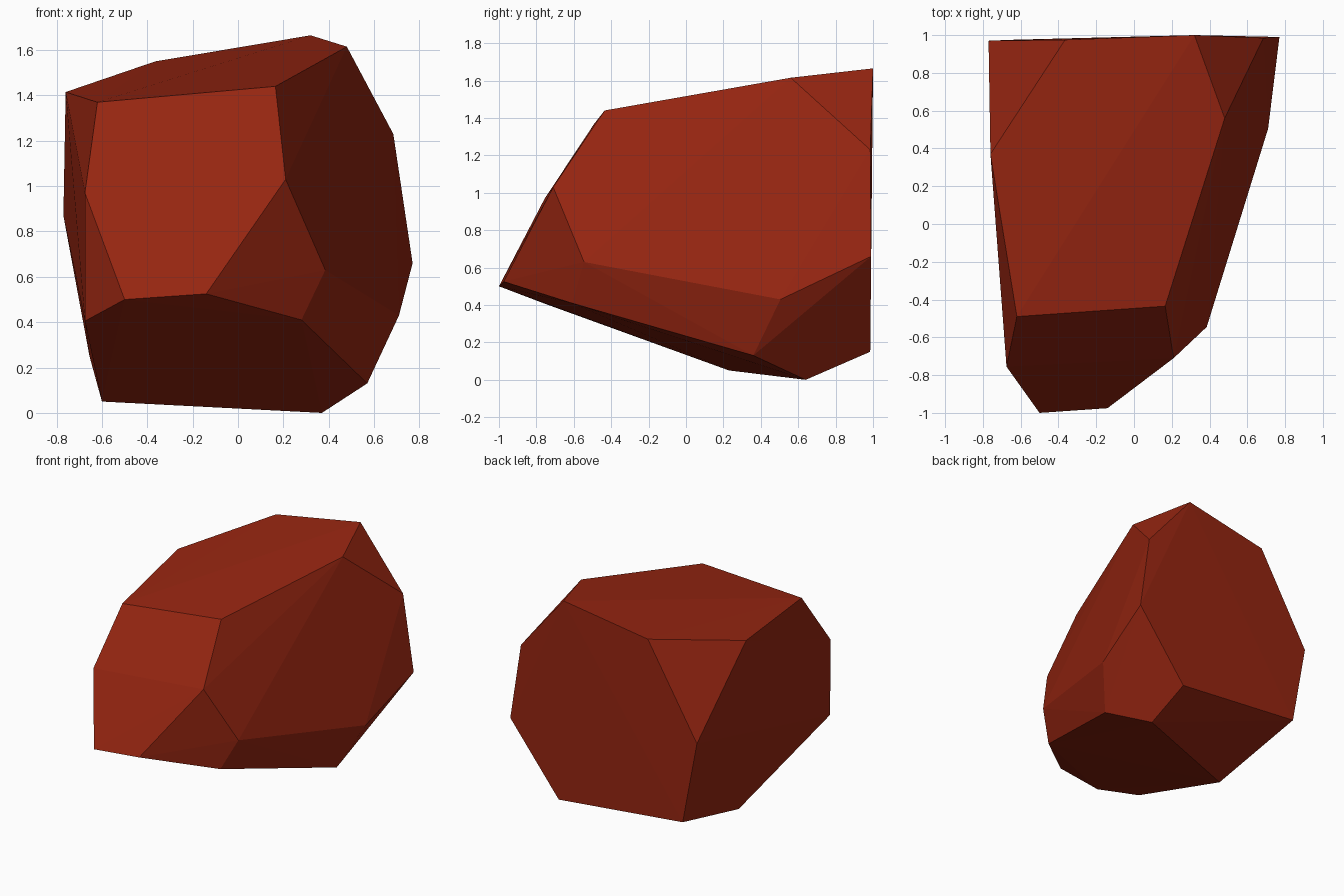
import bpy
import bmesh
from math import radians

default_cube = bpy.data.objects.get("Cube")
if default_cube:
    bpy.data.objects.remove(default_cube, do_unlink=True)


def make_material(name, colour):
    material = bpy.data.materials.new(name)
    material.use_nodes = True
    material.diffuse_color = colour
    shader = material.node_tree.nodes["Principled BSDF"]
    shader.inputs["Base Color"].default_value = colour
    shader.inputs["Roughness"].default_value = 0.9
    return material


def make_faceted_stone(name, corner_groups, material):
    """Wrap a tight convex shell around the corners and merge flat facets."""
    bm = bmesh.new()
    for group in corner_groups:
        for corner in group:
            bm.verts.new(corner)
    bmesh.ops.convex_hull(bm, input=bm.verts[:])
    bmesh.ops.dissolve_limit(bm, angle_limit=radians(1.5),
                             verts=bm.verts[:], edges=bm.edges[:])
    bmesh.ops.recalc_face_normals(bm, faces=bm.faces[:])
    mesh = bpy.data.meshes.new(name)
    bm.to_mesh(mesh)
    bm.free()
    mesh.materials.append(material)
    stone = bpy.data.objects.new(name, mesh)
    bpy.context.collection.objects.link(stone)
    return stone


# Sloping top facet
top_rim = [(-.76, .37, 1.415), (-.62, -.49, 1.37), (.165, -.435, 1.44),
           (.48, .56, 1.615), (.32, 1, 1.665), (-.365, .975, 1.55)]

# Slanted front facet, below its top edge
front_rim = [(.21, -.71, 1.03), (-.14, -.975, .525), (-.5, -1, .5),
             (-.675, -.755, .97)]

# Underside, rising towards the front
bottom_rim = [(-.675, -.75, .405), (.28, -.61, .41), (.57, .36, .13),
              (.37, .64, 0), (-.6, .23, .05)]

# Bulge on the right-hand flank
flank = [(.385, -.545, .63), (.71, .505, .43)]

# Nearly upright back facet
back_rim = [(.77, .99, .66), (.685, .985, 1.23), (-.77, .97, .87),
            (-.655, .975, .25), (.37, .985, .15)]

red_stone = make_material("deep red stone", (.31, .019, .0056, 1))
make_faceted_stone("faceted_rock",
                   [top_rim, front_rim, bottom_rim, flank, back_rim],
                   red_stone)
